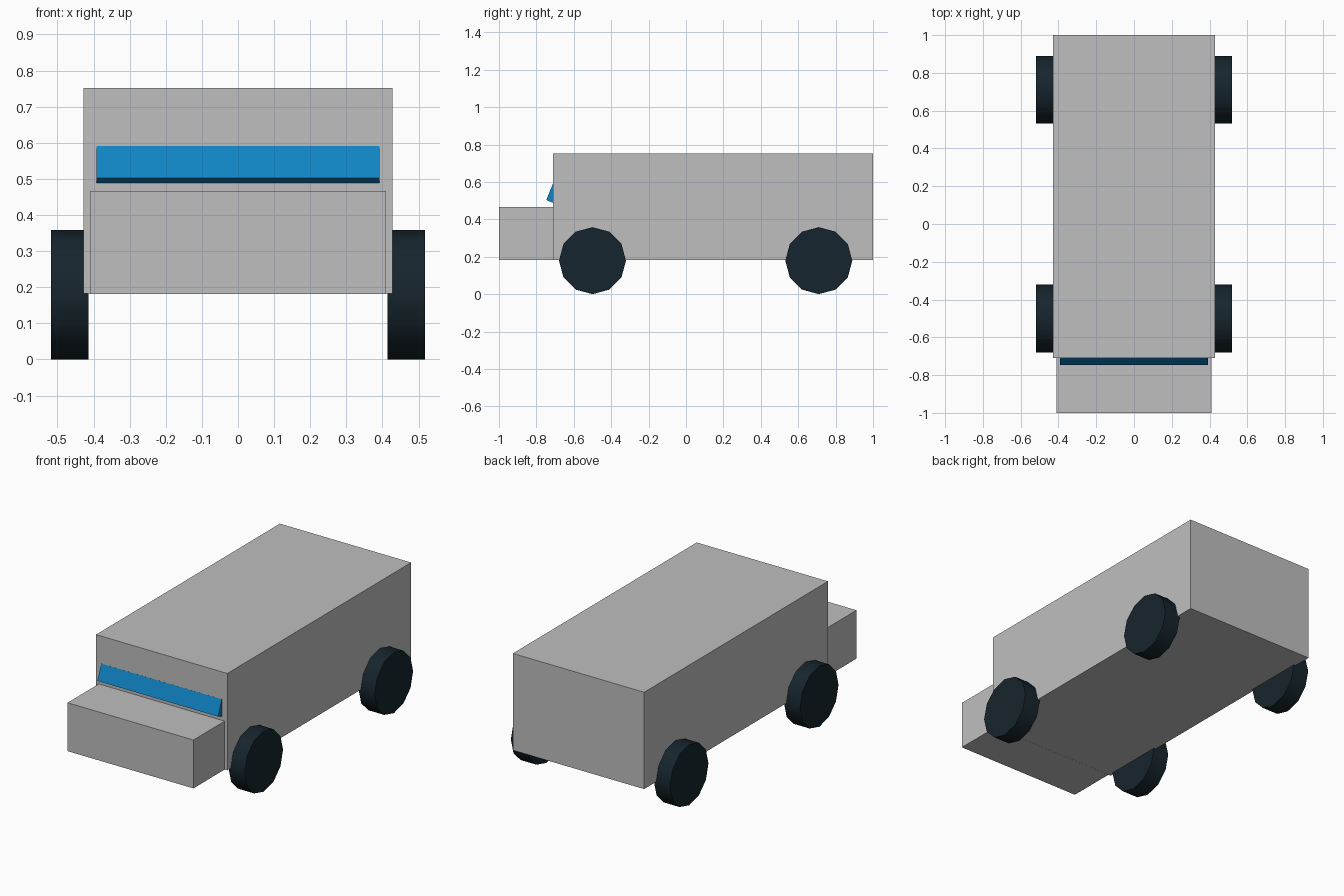
import bpy
import math

cube = bpy.data.objects.get("Cube")
if cube:
    bpy.data.objects.remove(cube, do_unlink=True)


def material(name, rgb):
    m = bpy.data.materials.new(name)
    m.use_nodes = True
    m.diffuse_color = (*rgb, 1)
    m.node_tree.nodes["Principled BSDF"].inputs["Base Color"].default_value = (*rgb, 1)
    return m


grey = material("light grey paint", (0.52, 0.52, 0.53))
blue = material("blue glass", (0.005, 0.23, 0.55))
rubber = material("dark rubber", (0.008, 0.018, 0.026))


def box(name, size, location, mat, tilt=0):
    bpy.ops.mesh.primitive_cube_add(size=1, location=location)
    obj = bpy.context.object
    obj.name = name
    obj.scale = size
    bpy.ops.object.transform_apply(location=False, rotation=False, scale=True)
    obj.rotation_euler.x = tilt
    obj.data.materials.append(mat)
    return obj


# Body and bonnet
box("cargo_body", (0.855, 1.71, 0.57), (0, 0.145, 0.467), grey)
box("bonnet", (0.82, 0.29, 0.285), (0, -0.855, 0.324), grey)

# Windscreen: a tilted slab set into the body front
tilt = math.radians(-22)
height, depth = 0.095, 0.06
along, up = math.cos(tilt), math.sin(tilt)
centre_y = -0.747 + (depth * along - height * up) / 2
centre_z = 0.503 + (depth * up + height * along) / 2
box("windscreen", (0.785, depth, height), (0, centre_y, centre_z), blue, tilt)

# Wheels
for end, y in (("front", -0.5), ("rear", 0.71)):
    for side, sign in (("left", 1), ("right", -1)):
        bpy.ops.mesh.primitive_cylinder_add(
            vertices=12, radius=0.179, depth=0.104,
            location=(sign * 0.466, y, 0.179), rotation=(0, math.pi / 2, 0))
        wheel = bpy.context.object
        wheel.name = f"{end}_{side}_wheel"
        wheel.data.materials.append(rubber)
        bpy.ops.object.shade_smooth_by_angle(angle=math.radians(35))
